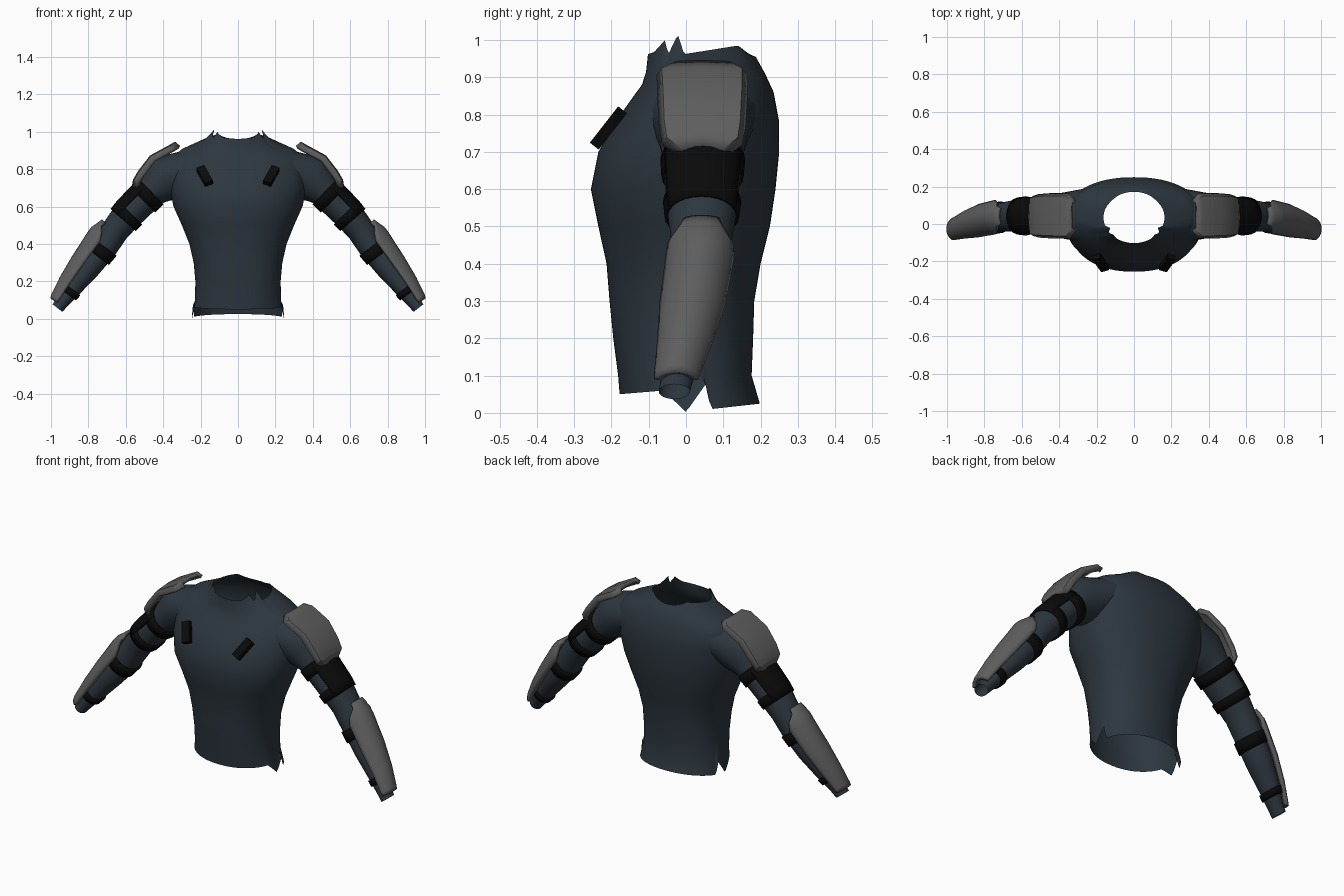
import bpy, bmesh, math
from mathutils import Vector, Matrix

cube = bpy.data.objects.get("Cube")
if cube:
    bpy.data.objects.remove(cube)


def material(name, rgb):
    m = bpy.data.materials.new(name)
    m.use_nodes = True
    m.diffuse_color = (*rgb, 1)
    m.node_tree.nodes["Principled BSDF"].inputs["Base Color"].default_value = (*rgb, 1)
    return m


CLOTH = material("slate blue cloth", (0.026, 0.038, 0.05))
PLATE = material("grey armour", (0.112, 0.112, 0.112))
STRAP = material("black webbing", (0.003, 0.003, 0.003))


def lerp(a, b, f):
    return [p + (q - p) * f for p, q in zip(a, b)]


def table(rows, key):
    """Piecewise linear lookup in (key, value) rows."""
    for (k0, v0), (k1, v1) in zip(rows, rows[1:]):
        if key <= k1:
            return v0 + (v1 - v0) * max(0, (key - k0) / (k1 - k0))
    return rows[-1][1]


def loft(name, rows, mat, wrap=False, thick=0, mirror=True, angle=40, hidden=None):
    """Skin rows of points, leaving out faces whose corners are all hidden."""
    bm = bmesh.new()
    grid = [[bm.verts.new(p) for p in row] for row in rows]
    n = len(grid[0])
    for a, b in zip(grid, grid[1:]):
        for i in range(n if wrap else n - 1):
            j = (i + 1) % n
            quad = (a[i], a[j], b[j], b[i])
            if not (hidden and all(hidden(v.co) for v in quad)):
                bm.faces.new(quad)
    bmesh.ops.delete(bm, geom=[v for v in bm.verts if not v.link_faces], context="VERTS")
    return finish(name, bm, mat, thick, mirror, angle)


def finish(name, bm, mat, thick=0, mirror=True, angle=40):
    me = bpy.data.meshes.new(name)
    bm.to_mesh(me)
    bm.free()
    ob = bpy.data.objects.new(name, me)
    bpy.context.collection.objects.link(ob)
    me.materials.append(mat)
    bpy.ops.object.select_all(action="DESELECT")
    ob.select_set(True)
    bpy.context.view_layer.objects.active = ob
    bpy.ops.object.shade_smooth_by_angle(angle=math.radians(angle))
    if thick:
        s = ob.modifiers.new("thickness", "SOLIDIFY")
        s.thickness, s.offset = thick, 0
    if mirror:
        ob.modifiers.new("mirror", "MIRROR")
    return ob


# Torso: open shell with a torn hem and collar
HEM = [(-.18, .05), (-.06, .06), (0, .002), (.055, .08), (.065, .01), (.2, .025)]
RIM = [(-.102, .962), (-.085, .968), (-.056, 1.0), (-.048, .96), (-.022, 1.015),
       (-.005, .962), (.14, .985), (.172, .96)]
# height, half width, front y, back y, front dip
BODY = [(.1, .23, -.182, .176, 0), (.2, .228, -.195, .18, 0), (.3, .237, -.205, .183, 0),
        (.4, .26, -.213, .2, 0), (.5, .30, -.235, .225, 0), (.6, .345, -.255, .24, 0),
        (.7, .365, -.235, .25, 0), (.78, .37, -.19, .25, 0), (.86, .36, -.14, .235, .01),
        (.91, .295, -.118, .212, .03), (.955, .195, -.107, .187, .04)]
SEGS = 120


def ring(hw, yf, yb, height, power):
    pts = []
    for i in range(SEGS):
        a = 2 * math.pi * i / SEGS
        c, s = math.cos(a), math.sin(a)
        x = hw * math.copysign(abs(c) ** (2 / power), c)
        y = (yf + yb) / 2 + (yb - yf) / 2 * math.copysign(abs(s) ** (2 / power), s)
        pts.append((x, y, height(y)))
    return pts


def in_torso(p):
    hw, yf, yb = (table([(r[0], r[k]) for r in BODY], p.z) for k in (1, 2, 3))
    dy = (p.y - (yf + yb) / 2) / ((yb - yf) / 2)
    return abs(p.x / hw) ** 2.2 + abs(dy) ** 2.2 < .93


rows = [ring(.245, -.178, .198, lambda y: table(HEM, y), 2.1)]
for z, hw, yf, yb, dip in BODY:
    rows.append(ring(hw, yf, yb, lambda y: z - dip * max(0, y / yf), 2.2))
# The torn tips lean inward
rows.append([(x * (1 - 4 * max(0, z - .975)), y, z)
             for x, y, z in ring(.163, -.102, .172, lambda y: table(RIM, y), 2)])
loft("torso_shirt", rows, CLOTH, wrap=True, mirror=False, angle=60)

# Arm path: x, z, y centre, radius in the front plane, radius in depth
ARM = [(.26, .80, .045, .105, .145), (.395, .745, .045, .125, .12), (.465, .68, .045, .087, .105),
       (.595, .55, .043, .082, .095), (.655, .475, .042, .074, .083), (.715, .385, .036, .073, .076),
       (.80, .275, .018, .066, .073), (.88, .172, -.003, .052, .058),
       (.94, .09, -.024, .037, .044), (.965, .057, -.031, .033, .042)]


def arm_at(t):
    t = min(max(t, 0), len(ARM) - 1)
    i = min(int(t), len(ARM) - 2)
    return lerp(ARM[i], ARM[i + 1], t - i)


def arm_point(t, degrees, off=0):
    """Point around the arm; 0 degrees faces outward, 90 faces back."""
    x, z, y, rn, ry = arm_at(t)
    p, q = arm_at(t - .6), arm_at(t + .6)
    d = Vector((q[0] - p[0], q[1] - p[1])).normalized()
    a = math.radians(degrees)
    n = (rn + off) * math.cos(a)
    return (x - d.y * n, y + (ry + min(off, .012)) * math.sin(a), z + d.x * n)


def around(t, off=0, count=24):
    return [arm_point(t, 360 * i / count, off) for i in range(count)]


def arc(t, half, off, count=12):
    return [arm_point(t, -half + 2 * half * i / count, off) for i in range(count + 1)]


loft("sleeves", [around(i / 4) for i in range(4 * len(ARM) - 3)], CLOTH, wrap=True, angle=60,
     hidden=in_torso)

# Webbing bands around the arms
for name, t0, t1 in (("upper_arm_strap", 2.0, 2.34), ("lower_arm_strap", 2.87, 3.3),
                     ("forearm_strap", 5.0, 5.45), ("wrist_strap", 7.15, 7.5)):
    loft(name, [around(t0, .004), around(t1, .004)], STRAP, wrap=True, thick=.01)
loft("upper_arm_pad", [arc(t, 64, .005) for t in (2.0, 2.3, 2.6, 2.9, 3.3)], STRAP, thick=.012)

# Forearm guards: shells narrowing to a tab at the elbow
GUARD = [(4.0, 28, .008), (4.25, 34, .018), (4.55, 60, .032), (4.9, 70, .035), (5.5, 70, .032),
         (6, 70, .03), (7, 70, .027), (8, 70, .024), (8.45, 66, .018)]
loft("forearm_guard", [arc(*g) for g in GUARD], PLATE, thick=.02)

# Shoulder plates: x, z, front y, back y
PAULDRON = [(.335, .938, -.03, .12), (.365, .92, -.07, .155), (.465, .866, -.067, .155),
            (.527, .785, -.063, .15), (.552, .742, -.056, .143), (.558, .71, -.01, .10)]
rows = []
for x, z, y0, y1 in PAULDRON:
    row = []
    for f, drop in ((0, .03), (.05, .006), (.5, .002), (.95, .006), (1, .03)):
        row.append((x - drop * .7, y0 + (y1 - y0) * f, z - drop * .7))
    rows.append(row)
loft("shoulder_plate", rows, PLATE, thick=.022, angle=25)

# Chest clips
bm = bmesh.new()
bmesh.ops.create_cube(bm, size=1)
lean = Matrix.Rotation(math.radians(-38), 4, "X") @ Matrix.Rotation(math.radians(24), 4, "Y")
bm.transform(Matrix.Translation((.178, -.208, .764)) @ lean @ Matrix.Diagonal((.045, .03, .115, 1)))
finish("chest_clip", bm, STRAP)
